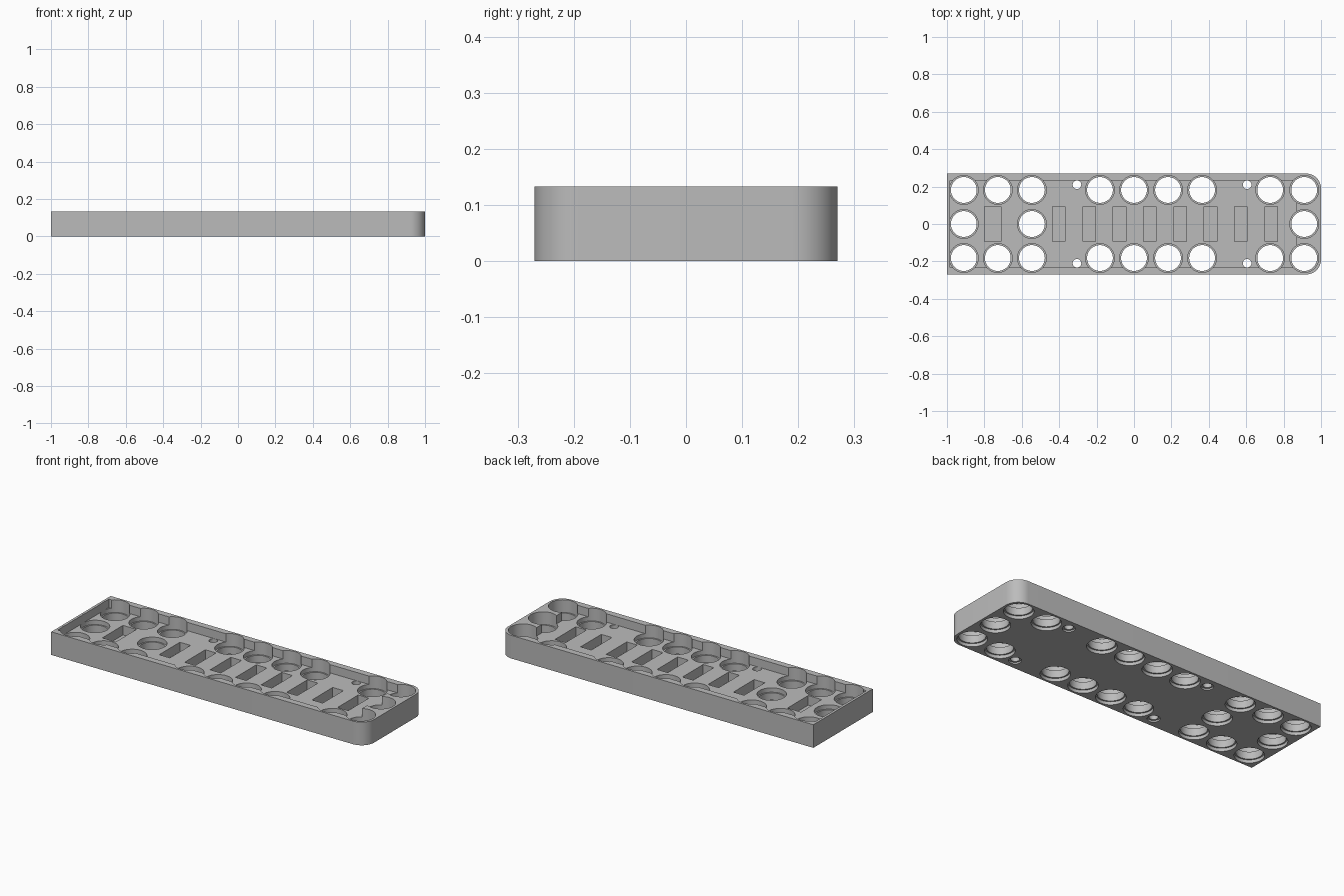
import bpy, bmesh, math
from mathutils import Matrix

if "Cube" in bpy.data.objects:
    bpy.data.objects.remove(bpy.data.objects["Cube"], do_unlink=True)

HEIGHT, HALF_W, CORNER = 0.133, 0.27, 0.08
PITCH = 0.182
POCKET_Z, SEAT_Z, SLOT_Z, LIP_Z = 0.085, 0.06, 0.03, 0.018

grey = bpy.data.materials.new("plain grey")
grey.use_nodes = True
colour = (0.5, 0.5, 0.5, 1)
grey.diffuse_color = colour
grey.node_tree.nodes["Principled BSDF"].inputs["Base Color"].default_value = colour


def make(name, bm):
    mesh = bpy.data.meshes.new(name)
    bmesh.ops.recalc_face_normals(bm, faces=bm.faces)
    bm.to_mesh(mesh)
    bm.free()
    mesh.materials.append(grey)
    obj = bpy.data.objects.new(name, mesh)
    bpy.context.collection.objects.link(obj)
    return obj


def add_box(bm, x0, x1, half_y, z0, z1):
    place = Matrix.Translation(((x0 + x1) / 2, 0, (z0 + z1) / 2))
    size = Matrix.Diagonal((x1 - x0, 2 * half_y, z1 - z0, 1))
    bmesh.ops.create_cube(bm, size=1, matrix=place @ size)


def cylinders(name, spots, radius, z0, z1, sides=48):
    bm = bmesh.new()
    for x, y in spots:
        bmesh.ops.create_cone(bm, cap_ends=True, segments=sides, radius1=radius,
                              radius2=radius, depth=z1 - z0,
                              matrix=Matrix.Translation((x, y, (z0 + z1) / 2)))
    return make(name, bm)


# Tray body: square at one end, rounded at the other
outline = [(-1, HALF_W), (-1, -HALF_W)]
for side in (-1, 1):
    for i in range(13):
        a = math.pi / 2 * i / 12 + (-math.pi / 2 if side < 0 else 0)
        outline.append((1 - CORNER + CORNER * math.cos(a),
                        side * (HALF_W - CORNER) + CORNER * math.sin(a)))
bm = bmesh.new()
base = bm.faces.new([bm.verts.new((x, y, 0)) for x, y in outline])
top = bmesh.ops.extrude_face_region(bm, geom=[base])["geom"]
bmesh.ops.translate(bm, vec=(0, 0, HEIGHT),
                    verts=[v for v in top if isinstance(v, bmesh.types.BMVert)])
tray = make("tray", bm)

# Shallow pocket
bm = bmesh.new()
add_box(bm, -0.985, 0.87, 0.233, POCKET_Z, 0.3)
pocket = make("pocket_cutter", bm)

# Blind slots along the middle, the first one wider
bm = bmesh.new()
add_box(bm, -0.798, -0.712, 0.094, SLOT_Z, 0.3)
for i in range(8):
    x = -0.402 + i * 0.1622
    add_box(bm, x - 0.034, x + 0.034, 0.094, SLOT_Z, 0.3)
slots = make("slot_cutter", bm)

# Stepped round holes on a regular grid, and small screw holes
spots = [(c * PITCH, s * PITCH) for c in (-5, -4, -3, -1, 0, 1, 2, 4, 5) for s in (-1, 1)]
spots += [(c * PITCH, 0) for c in (-5, -3, 5)]
screws = [(x, s * 0.21) for x in (-0.305, 0.605) for s in (-1, 1)]
cutters = [
    pocket, slots,
    cylinders("seat_cutter", spots, 0.077, SEAT_Z, 0.3),
    cylinders("bore_cutter", spots, 0.069, -0.1, 0.2),
    cylinders("lip_cutter", spots, 0.077, -0.1, LIP_Z),
    cylinders("screw_cutter", screws, 0.023, -0.1, 0.2, 24),
    cylinders("screw_lip_cutter", screws, 0.033, -0.1, LIP_Z / 2, 24),
]

bpy.context.view_layer.objects.active = tray
tray.select_set(True)
for cutter in cutters:
    mod = tray.modifiers.new(cutter.name, "BOOLEAN")
    mod.operation, mod.solver, mod.object = "DIFFERENCE", "EXACT", cutter
    bpy.ops.object.modifier_apply(modifier=mod.name)
    bpy.data.objects.remove(cutter, do_unlink=True)

bpy.ops.object.shade_smooth_by_angle(angle=math.radians(30))
